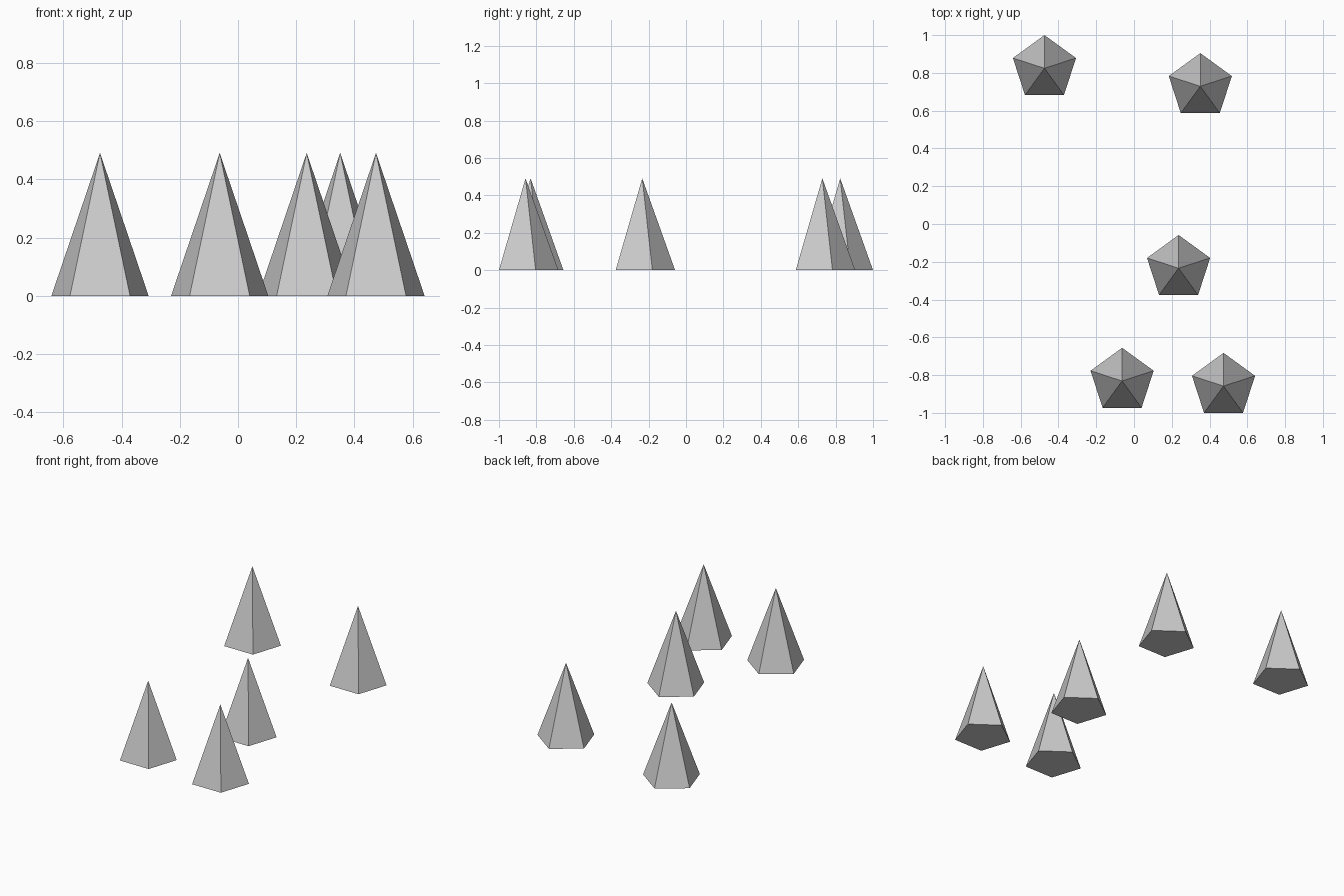
import bpy
import bmesh
from math import sin, cos, tau

if "Cube" in bpy.data.objects:
    bpy.data.objects.remove(bpy.data.objects["Cube"])

RADIUS, HEIGHT, SIDES = 0.1756, 0.491, 5


def pyramid_mesh():
    # Five-sided base with one corner pointing to the back, sides meeting at an apex
    bm = bmesh.new()
    ring = [bm.verts.new((-RADIUS * sin(tau * i / SIDES), RADIUS * cos(tau * i / SIDES), 0))
            for i in range(SIDES)]
    apex = bm.verts.new((0, 0, HEIGHT))
    bm.faces.new(ring[::-1])
    for i in range(SIDES):
        bm.faces.new((ring[i], ring[(i + 1) % SIDES], apex))
    bmesh.ops.recalc_face_normals(bm, faces=bm.faces)
    mesh = bpy.data.meshes.new("spike")
    bm.to_mesh(mesh)
    bm.free()
    return mesh


# Scattered identical spikes
mesh = pyramid_mesh()
spots = {
    "back_left_spike": (-0.474, 0.8244),
    "back_right_spike": (0.351, 0.729),
    "middle_spike": (0.236, -0.234),
    "front_left_spike": (-0.063, -0.831),
    "front_right_spike": (0.474, -0.858),
}
for name, (x, y) in spots.items():
    spike = bpy.data.objects.new(name, mesh)
    spike.location = (x, y, 0)
    bpy.context.collection.objects.link(spike)
